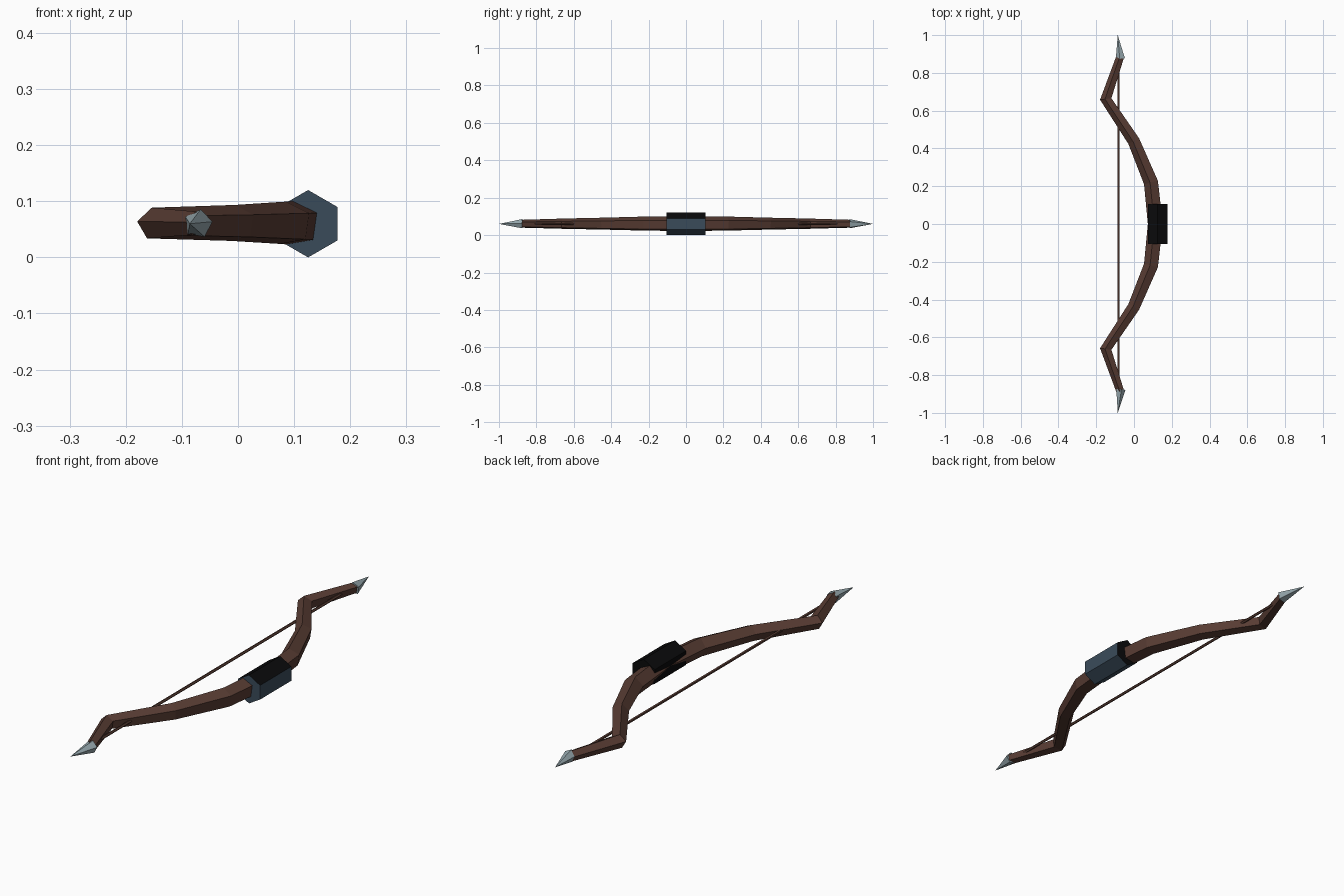
import bpy, bmesh, math
from mathutils import Vector

if "Cube" in bpy.data.objects:
    bpy.data.objects.remove(bpy.data.objects["Cube"])

Z = 0.06  # height of the bow's middle plane


def material(name, rgb):
    m = bpy.data.materials.new(name)
    lin = [((c / 255 + 0.055) / 1.055) ** 2.4 if c > 10 else c / 255 / 12.92 for c in rgb]
    m.diffuse_color = (*lin, 1)
    m.use_nodes = True
    m.node_tree.nodes["Principled BSDF"].inputs["Base Color"].default_value = m.diffuse_color
    return m


wood = material("brown_wood", (88, 60, 51))
steel = material("grey_steel", (150, 168, 174))
slate = material("slate_blue_wrap", (58, 75, 90))
black = material("black_wrap", (10, 10, 11))


def sweep(name, path, radii, sides, mats, start=0.0):
    """Mitred tube along a path of (x, y) points; a zero radius makes a point."""
    bm = bmesh.new()
    pts = [Vector(p) for p in path]
    rings = []
    for i, p in enumerate(pts):
        t0 = (p - pts[i - 1]).normalized() if i else (pts[1] - p).normalized()
        t1 = (pts[i + 1] - p).normalized() if i < len(pts) - 1 else t0
        t = (t0 + t1).normalized()
        n = Vector((t.y, -t.x)) / t.dot(t0)
        ring = []
        for k in range(sides):
            a = math.radians(start) + math.tau * k / sides
            q = p + n * (math.cos(a) * radii[i])
            ring.append(bm.verts.new((q.x, q.y, Z + math.sin(a) * radii[i])))
        rings.append(ring)
    for r0, r1 in zip(rings, rings[1:]):
        for k in range(sides):
            j = (k + 1) % sides
            bm.faces.new((r0[k], r0[j], r1[j], r1[k]))
    bm.faces.new(rings[0])
    bm.faces.new(rings[-1])
    bmesh.ops.remove_doubles(bm, verts=bm.verts, dist=1e-5)
    bmesh.ops.recalc_face_normals(bm, faces=bm.faces)
    me = bpy.data.meshes.new(name)
    bm.to_mesh(me)
    bm.free()
    ob = bpy.data.objects.new(name, me)
    bpy.context.collection.objects.link(ob)
    for m in mats:
        me.materials.append(m)
    return ob


# recurved five-sided stave, mirrored about the grip
half = [(0.115, 0), (0.092, 0.22), (0.0, 0.44), (-0.148, 0.662), (-0.072, 0.885)]
rad = [0.042, 0.040, 0.034, 0.029, 0.022]
path = [(x, -y) for x, y in half[:0:-1]] + half
sweep("bow_stave", path, rad[:0:-1] + rad, 5, [wood], start=172)

# pointed steel tips
for name, s in (("front_tip", -1), ("back_tip", 1)):
    sweep(name, [(-0.071, s * 0.875), (-0.086, s * 1.0)], [0.026, 0.0], 5, [steel], start=172)

# bowstring
sweep("bowstring", [(-0.082, -0.88), (-0.082, 0.88)], [0.006, 0.006], 5, [wood])

# hexagonal grip: slate on the outer/lower/front faces, black on the others
grip = sweep("grip", [(0.125, -0.105), (0.125, 0.105)], [0.06, 0.06], 6, [slate, black], start=30)
for f in grip.data.polygons:
    n = f.normal
    f.material_index = 1 if n.z > 0.1 or n.y > 0.5 or n.x < -0.9 else 0
